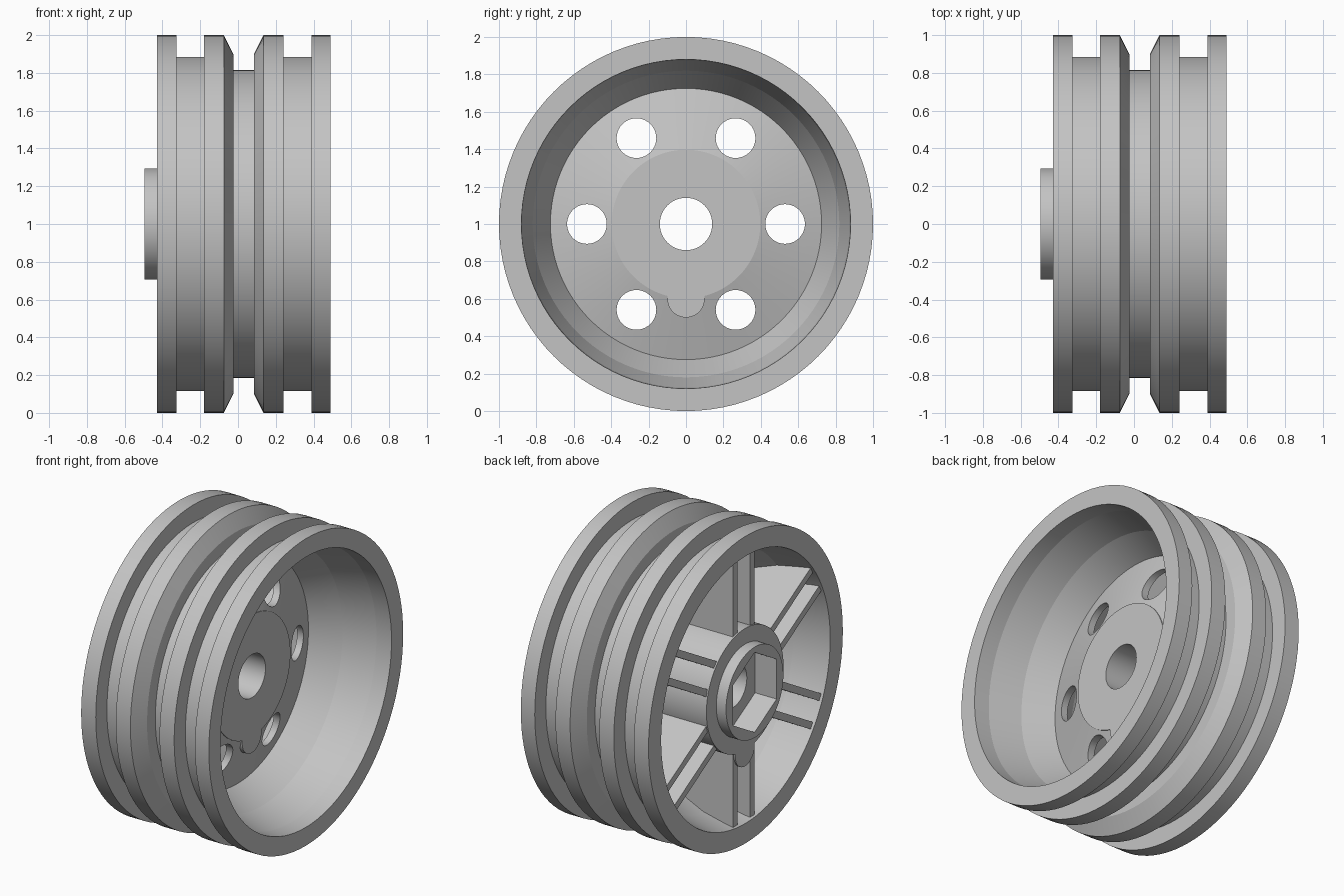
import bpy, bmesh, math

old = bpy.data.objects.get("Cube")
if old:
    bpy.data.objects.remove(old, do_unlink=True)

grey = bpy.data.materials.new("light grey plastic")
grey.use_nodes = True
COLOUR = (0.55, 0.55, 0.55, 1)
grey.diffuse_color = COLOUR
grey.node_tree.nodes["Principled BSDF"].inputs["Base Color"].default_value = COLOUR


def make_object(name, bm):
    bmesh.ops.remove_doubles(bm, verts=bm.verts, dist=1e-5)
    bmesh.ops.recalc_face_normals(bm, faces=bm.faces)
    mesh = bpy.data.meshes.new(name)
    bm.to_mesh(mesh)
    bm.free()
    mesh.materials.append(grey)
    obj = bpy.data.objects.new(name, mesh)
    bpy.context.collection.objects.link(obj)
    return obj


def lathe(bm, profile, sides=96, y=0.0, z=1.0):
    """Revolve a closed (x, radius) profile about an axis along x."""
    rings = []
    for i in range(sides):
        a = math.pi / 2 + math.tau * i / sides
        rings.append([bm.verts.new((x, y + r * math.cos(a), z + r * math.sin(a)))
                      for x, r in profile])
    n = len(profile)
    for i in range(sides):
        p, q = rings[i], rings[(i + 1) % sides]
        for j in range(n):
            k = (j + 1) % n
            if profile[j][1] + profile[k][1] > 0:
                bm.faces.new((p[j], p[k], q[k], q[j]))


def cylinder(bm, x0, x1, r, sides=48, y=0.0, z=1.0):
    lathe(bm, [(x0, 0), (x0, r), (x1, r), (x1, 0)], sides, y, z)


def cut(obj, bm):
    """Subtract a temporary cutter and bake the result."""
    cutter = make_object("cutter", bm)
    cutter.hide_render = True
    mod = obj.modifiers.new("cut", "BOOLEAN")
    mod.operation, mod.solver, mod.object = "DIFFERENCE", "EXACT", cutter
    graph = bpy.context.evaluated_depsgraph_get()
    obj.data = bpy.data.meshes.new_from_object(obj.evaluated_get(graph))
    obj.modifiers.clear()
    bpy.data.objects.remove(cutter, do_unlink=True)


def smooth(obj):
    bpy.ops.object.select_all(action="DESELECT")
    obj.select_set(True)
    bpy.context.view_layer.objects.active = obj
    bpy.ops.object.shade_smooth_by_angle(angle=math.radians(12))


# Rim: grooved tread outside, stepped barrel inside
outer = [(-.43, 1), (-.325, 1), (-.325, .885), (-.18, .885), (-.18, 1),
         (-.075, 1), (-.025, .9), (-.025, .815), (.085, .815), (.085, .9),
         (.135, 1), (.24, 1), (.24, .885), (.39, .885), (.39, 1), (.49, 1)]
inner = [(.49, .88), (.385, .875), (.18, .82), (0, .725),
         (-.05, .75), (-.2, .82), (-.33, .85), (-.43, .87)]
bm = bmesh.new()
lathe(bm, outer + inner)
rim = make_object("rim", bm)

# Conical wheel disc with six round holes
bm = bmesh.new()
lathe(bm, [(.1, .38), (0, .725), (-.02, .76), (-.05, .75), (.05, .38)])
disc = make_object("wheel_disc", bm)
bm = bmesh.new()
for i in range(6):
    a = math.tau * i / 6
    cylinder(bm, -.2, .3, .106, 40, .53 * math.cos(a), 1 + .53 * math.sin(a))
cut(disc, bm)

# Hub with bore, raised boss and hexagonal socket
bm = bmesh.new()
lathe(bm, [(.1, .14), (.1, .397), (-.425, .397), (-.425, .295),
           (-.495, .295), (-.495, .14)])
hub = make_object("hub", bm)
bm = bmesh.new()
cylinder(bm, -.6, -.34, .26, 6)
cut(hub, bm)

# Round tab at the bottom of the hub
bm = bmesh.new()
cylinder(bm, -.425, .1, .1, 40, 0, .6)
tab = make_object("hub_tab", bm)

# Six pairs of stiffening ribs behind the disc
bm = bmesh.new()
side_profile = [(-.415, .38), (-.415, .86), (-.2, .835), (-.04, .75), (.06, .38)]
for i in range(6):
    a = math.radians(30 + 60 * i)
    for s in (-1, 1):
        loops = []
        for off in (.065 * s, .11 * s):
            loops.append([bm.verts.new((x, r * math.cos(a) - off * math.sin(a),
                                        1 + r * math.sin(a) + off * math.cos(a)))
                          for x, r in side_profile])
        p, q = loops
        bm.faces.new(p)
        bm.faces.new(q[::-1])
        for j in range(len(p)):
            k = (j + 1) % len(p)
            bm.faces.new((p[j], q[j], q[k], p[k]))
ribs = make_object("ribs", bm)

for part in (rim, disc, hub, tab):
    smooth(part)
